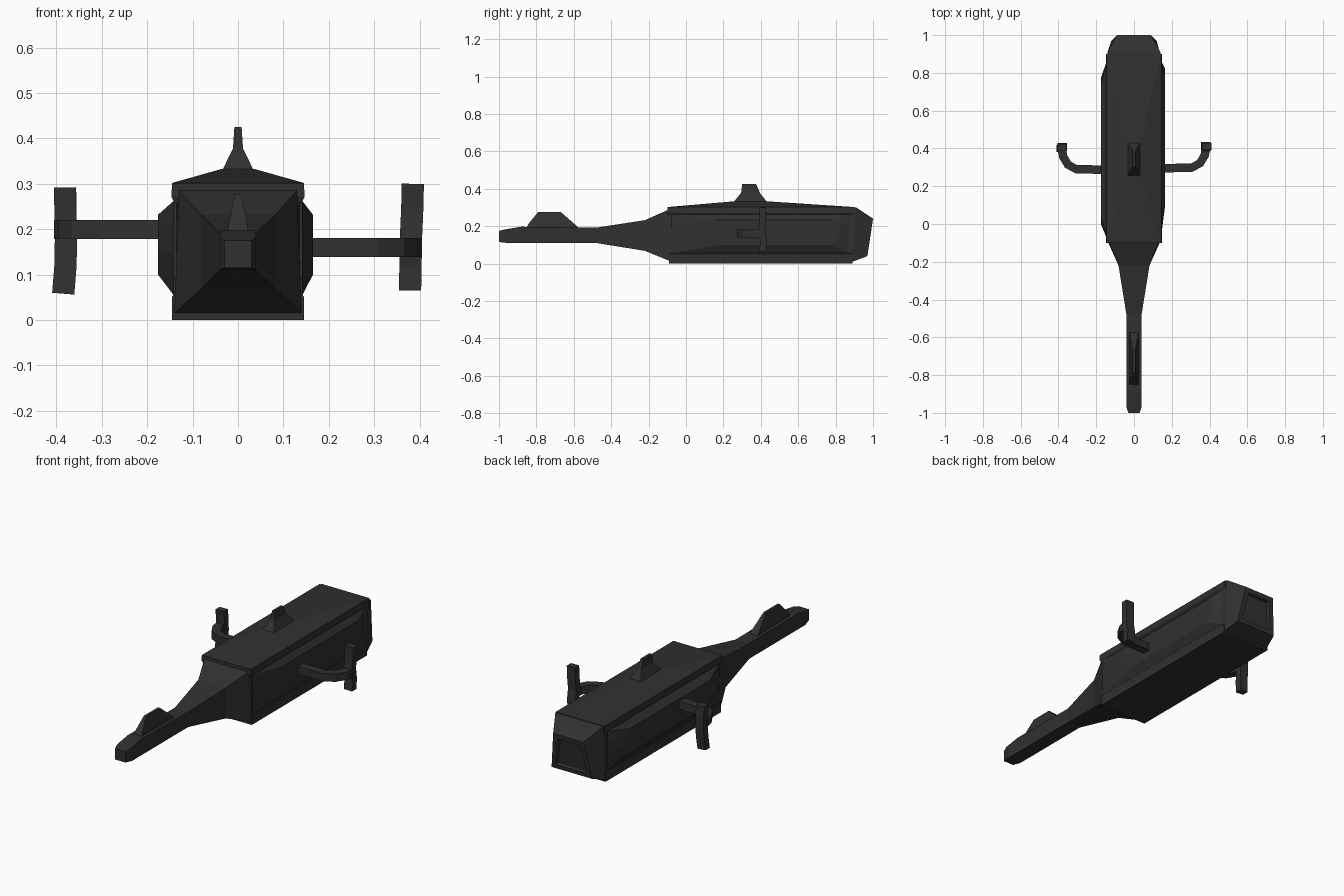
import bpy, bmesh
from mathutils import Vector

if "Cube" in bpy.data.objects:
    bpy.data.objects.remove(bpy.data.objects["Cube"])

mat = bpy.data.materials.new("dark charcoal")
mat.diffuse_color = (0.03, 0.03, 0.03, 1)
mat.use_nodes = True
mat.node_tree.nodes["Principled BSDF"].inputs["Base Color"].default_value = mat.diffuse_color


def finish(name, bm):
    bmesh.ops.recalc_face_normals(bm, faces=bm.faces)
    me = bpy.data.meshes.new(name)
    bm.to_mesh(me)
    bm.free()
    me.materials.append(mat)
    ob = bpy.data.objects.new(name, me)
    bpy.context.collection.objects.link(ob)
    return ob


def loft(bm, rings):
    """Skin a list of equal-length rings and cap both ends; returns the last cap."""
    vs = [[bm.verts.new(p) for p in r] for r in rings]
    n = len(vs[0])
    for a, b in zip(vs, vs[1:]):
        for i in range(n):
            bm.faces.new((a[i], a[(i + 1) % n], b[(i + 1) % n], b[i]))
    bm.faces.new(vs[0][::-1])
    return bm.faces.new(vs[-1])


def section(yb, yt, wb, wt, z0, z1):
    return [(-wb, yb, z0), (wb, yb, z0), (wt, yt, z1), (-wt, yt, z1)]


def flat(hw, y0, y1, z):
    return [(-hw, y0, z), (hw, y0, z), (hw, y1, z), (-hw, y1, z)]


# Main body: square muzzle, flared neck, long box, sloped rear with recessed panel
bm = bmesh.new()
rear = loft(bm, [section(-1.0, -1.0, .030, .030, .115, .175),
                 section(-.955, -.97, .04, .04, .11, .182),
                 section(-.88, -.88, .04, .04, .11, .197),
                 section(-.48, -.48, .04, .04, .11, .192),
                 section(-.22, -.22, .082, .082, .068, .232),
                 section(-.09, -.10, .14, .13, .015, .285),
                 section(.89, .91, .14, .14, .01, .30),
                 section(.97, 1.0, .12, .09, .04, .24)])
bmesh.ops.recalc_face_normals(bm, faces=bm.faces)
bmesh.ops.inset_region(bm, faces=[rear], thickness=.035)
bmesh.ops.inset_region(bm, faces=[rear], thickness=.008, depth=-.015)
finish("main_body", bm)

# Bottom rail slab
bm = bmesh.new()
loft(bm, [flat(.145, -.09, .89, 0.003), flat(.145, -.09, .89, .052),
          flat(.138, -.085, .885, .06)])
ob = finish("bottom_rail", bm)
for v in ob.data.vertices:
    if v.co.z < .01:
        v.co.z = 0

# Roof plate rising to a shallow peak
bm = bmesh.new()
loft(bm, [flat(.14, -.095, .9, .258), flat(.147, -.1, .9, .272),
          flat(.145, -.1, .9, .302), flat(.035, .26, .43, .333)])
finish("roof_plate", bm)

# Top fin
bm = bmesh.new()
loft(bm, [flat(.035, .255, .435, .325), flat(.033, .258, .43, .333),
          flat(.011, .295, .395, .378), flat(.008, .30, .375, .425)])
finish("top_fin", bm)

# Front blade on the muzzle
bm = bmesh.new()
loft(bm, [flat(.025, -.86, -.56, .18), flat(.02, -.84, -.6, .215),
          flat(.007, -.79, -.67, .276)])
finish("front_blade", bm)

# Bulging side panels, slightly different on each side
for name, s, xo, ya, yb in (("right_side_panel", 1, .165, .10, .82),
                            ("left_side_panel", -1, -.176, .0, .77)):
    bm = bmesh.new()
    outer = [(ya, .15), (ya + .08, .10), (yb - .04, .10), (yb, .15),
             (yb, .21), (yb - .04, .232), (ya + .05, .232), (ya, .21)]
    base = [(-.08, .15), (-.08, .055), (.87, .055), (.87, .15),
            (.87, .21), (.87, .262), (-.08, .262), (-.08, .21)]
    loft(bm, [[(s * .135, y, z) for y, z in base],
              [(s * .142, y, z) for y, z in base],
              [(xo, y, z) for y, z in outer]])
    finish(name, bm)


def bar(name, path, side_axis, w, h):
    """Square tube along a path; side_axis is kept as one section axis."""
    bm = bmesh.new()
    pts = [Vector(p) for p in path]
    up = Vector(side_axis)
    rings = []
    for i, p in enumerate(pts):
        t = (pts[min(i + 1, len(pts) - 1)] - pts[max(i - 1, 0)]).normalized()
        u = t.cross(up).normalized() * w / 2
        v = up * h / 2
        rings.append([p - u - v, p + u - v, p + u + v, p - u + v])
    loft(bm, rings)
    finish(name, bm)


# Curved side arms, each carrying an upright grip
for side, s, z, y0 in (("right", 1, .16, .295), ("left", -1, .199, .287)):
    bar(side + "_arm", [(s * .13, y0, z), (s * .305, y0 + .003, z),
                        (s * .35, y0 + .027, z), (s * .375, y0 + .07, z),
                        (s * .383, y0 + .115, z)], (0, 0, 1), .045, .042)
    lean = [(.379, .41, .065), (.380, .415, .12), (.381, .405, .18),
            (.384, .41, .25), (.385, .41, .30)]
    if s < 0:
        lean = [(-.385, .40, .058), (-.380, .405, .12), (-.379, .41, .18),
                (-.380, .41, .24), (-.381, .405, .292)]
    bar(side + "_grip", lean, (0, 1, 0), .049, .036)
